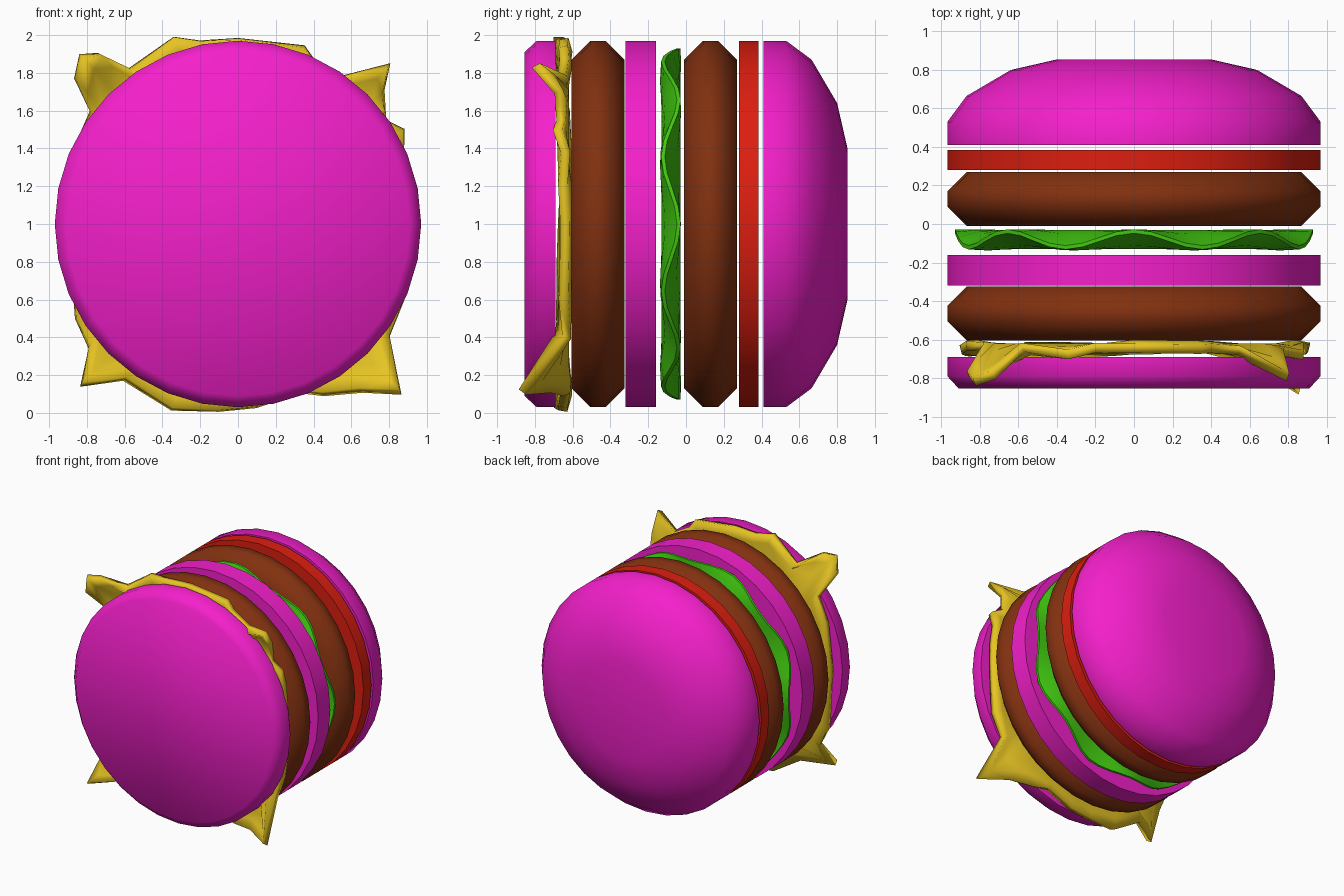
import bpy, bmesh, math, random

if "Cube" in bpy.data.objects:
    bpy.data.objects.remove(bpy.data.objects["Cube"])

random.seed(4)
SEG = 32


def material(name, rgb):
    m = bpy.data.materials.new(name)
    m.diffuse_color = (*rgb, 1)
    m.use_nodes = True
    m.node_tree.nodes["Principled BSDF"].inputs["Base Color"].default_value = m.diffuse_color
    return m


BUN = material("bun_pink", (0.91, 0.014, 0.6))
MEAT = material("patty_brown", (0.22, 0.03, 0.005))
RED = material("tomato_red", (0.72, 0.013, 0.005))
GREEN = material("lettuce_green", (0.053, 0.58, 0.005))
GOLD = material("cheese_gold", (0.79, 0.55, 0.017))


def finish(bm, name, mat, angle):
    bmesh.ops.recalc_face_normals(bm, faces=bm.faces)
    mesh = bpy.data.meshes.new(name)
    bm.to_mesh(mesh)
    bm.free()
    ob = bpy.data.objects.new(name, mesh)
    bpy.context.collection.objects.link(ob)
    mesh.materials.append(mat)
    bpy.ops.object.select_all(action='DESELECT')
    ob.select_set(True)
    bpy.context.view_layer.objects.active = ob
    bpy.ops.object.shade_smooth_by_angle(angle=math.radians(angle))
    return ob


def bridge(bm, rings):
    for a, b in zip(rings, rings[1:]):
        n = len(a)
        for i in range(n):
            j = (i + 1) % n
            bm.faces.new((a[i], a[j], b[j], b[i]))


def layer(name, mat, profile, seg=SEG, wave=None, angle=60):
    """Turned disc around the y axis from (y, radius) points."""
    bm = bmesh.new()
    rings = []
    for k, (y, r) in enumerate(profile):
        ring = []
        for i in range(seg):
            t = math.tau * i / seg
            dy = wave(k, t) if wave else 0
            ring.append(bm.verts.new((r * math.cos(t), y + dy, 1 + r * math.sin(t))))
        rings.append(ring)
    bridge(bm, rings)
    bm.faces.new(rings[0])
    bm.faces.new(rings[-1])
    return finish(bm, name, mat, angle)


# Buns
layer("bottom_bun", BUN, [(-0.855, 0.91), (-0.79, 0.97), (-0.69, 0.97)])
layer("middle_bun", BUN, [(-0.32, 0.97), (-0.16, 0.97)])
layer("top_bun", BUN, [(0.41, 0.97), (0.53, 0.97), (0.665, 0.87),
                       (0.80, 0.64), (0.855, 0.40)])

# Patties with chamfered rims
for name, y in (("lower_patty", -0.605), ("upper_patty", -0.01)):
    layer(name, MEAT, [(y, 0.87), (y + 0.1, 0.97), (y + 0.18, 0.97), (y + 0.28, 0.87)])

# Tomato slice
layer("tomato", RED, [(0.28, 0.97), (0.385, 0.97)])

# Lettuce: thick core with a thin waving rim
RIM = (0, 0.3, 1, 1, 0.3, 0)
layer("lettuce", GREEN,
      [(-0.13, 0.72), (-0.125, 0.82), (-0.09, 0.93), (-0.07, 0.93), (-0.04, 0.82), (-0.03, 0.72)],
      seg=64, wave=lambda k, t: 0.042 * RIM[k] * math.cos(8 * t), angle=50)

# Cheese: crumpled square sheet, corners folded forward past the bun
OUTLINE = [(-.86, 1.76), (-.83, 1.89), (-.73, 1.90), (-.58, 1.82), (-.34, 1.99), (-.2, 1.97),
           (0, 1.98), (.35, 1.94), (.4, 1.87), (.55, 1.78), (.8, 1.84), (.77, 1.7), (.78, 1.55),
           (.88, 1.5), (.88, 1.38), (.9, 1.2), (.91, 1.0), (.9, .8), (.88, .6), (.8, .4),
           (.86, .11), (.65, .12), (.45, .1), (.33, .11), (.1, .03), (-.1, .01), (-.35, .02),
           (-.6, .18), (-.83, .15), (-.79, .35), (-.86, .5), (-.88, .8), (-.9, 1.0),
           (-.87, 1.4), (-.78, 1.6)]
bm = bmesh.new()
rings = []
for s in (0.6, 0.84, 0.93, 1.0):
    ring = []
    for x, z in OUTLINE:
        x, z = x * s, (z - 1) * s
        r = math.hypot(x, z)
        y = -0.645 - 0.85 * max(0, r - 0.99)
        if s > 0.9:
            y += random.uniform(-0.018, 0.022)
        ring.append(bm.verts.new((x, y, 1 + z)))
    rings.append(ring)
bridge(bm, rings)
bm.faces.new(rings[0])
cheese = finish(bm, "cheese", GOLD, 40)
solid = cheese.modifiers.new("thickness", 'SOLIDIFY')
solid.thickness = 0.05
solid.offset = 0
